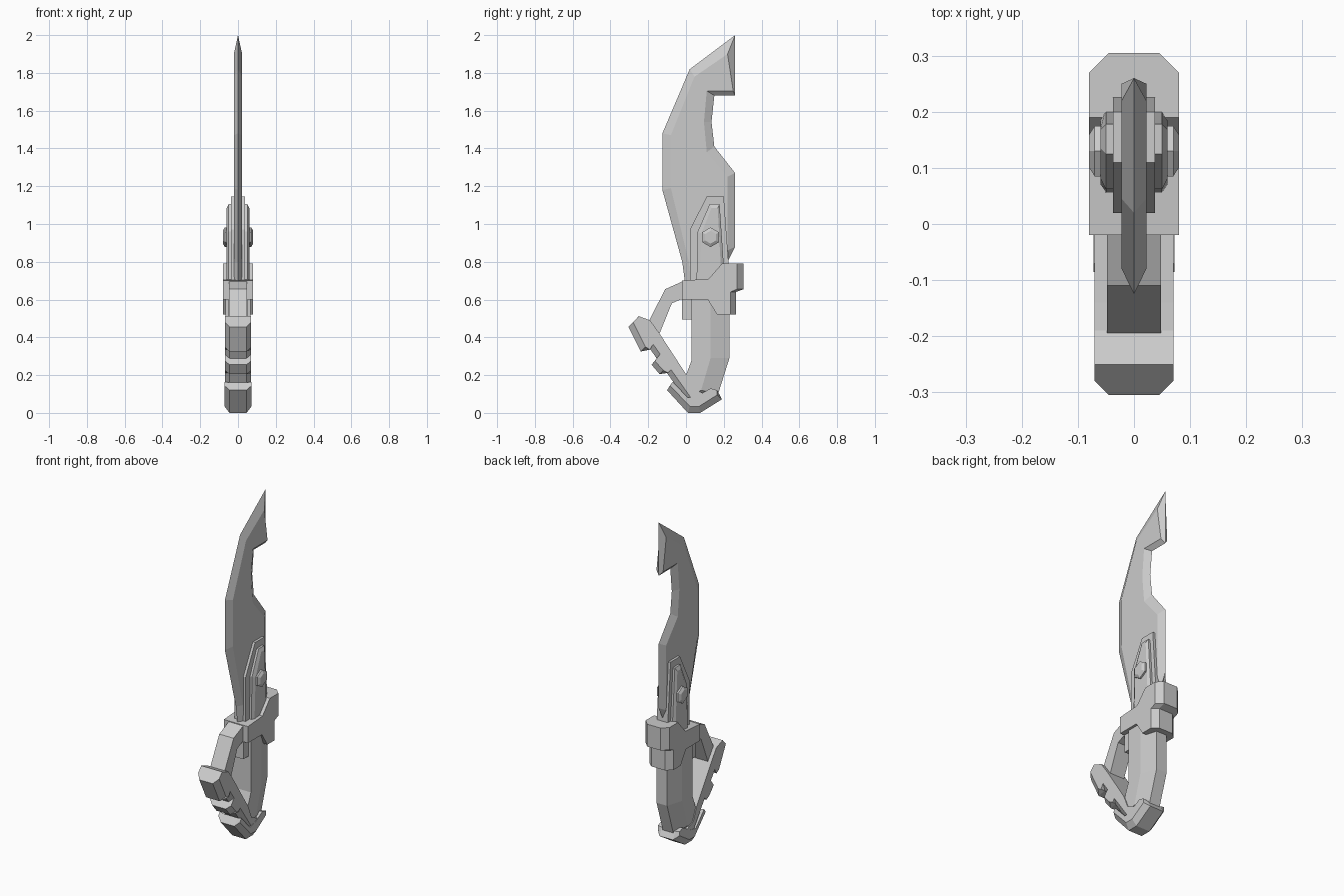
import bpy, bmesh
from math import sin, cos, pi

if "Cube" in bpy.data.objects:
    bpy.data.objects.remove(bpy.data.objects["Cube"], do_unlink=True)

grey = bpy.data.materials.new("plain grey")
grey.use_nodes = True
color = (0.6, 0.6, 0.6, 1)
grey.diffuse_color = color
grey.node_tree.nodes["Principled BSDF"].inputs["Base Color"].default_value = color


def solid(name, sections):
    """Loft (x, [(y, z), ...]) side profiles of equal length into a closed flat-shaded body."""
    bm = bmesh.new()
    rings = [[bm.verts.new((x, y, z)) for y, z in pts] for x, pts in sections]
    for a, b in zip(rings, rings[1:]):
        for i in range(len(a)):
            j = (i + 1) % len(a)
            bm.faces.new((a[i], a[j], b[j], b[i]))
    bm.faces.new(rings[0])
    bm.faces.new(rings[-1])
    bmesh.ops.recalc_face_normals(bm, faces=bm.faces)
    mesh = bpy.data.meshes.new(name)
    bm.to_mesh(mesh)
    bm.free()
    mesh.materials.append(grey)
    obj = bpy.data.objects.new(name, mesh)
    bpy.context.collection.objects.link(obj)


def mirrored(name, inner_x, inner, outer_x, outer):
    """Body symmetric in x: full profile near the middle, reduced profile on the sides."""
    half = [(inner_x, inner), (outer_x, outer)]
    left = [(-x, p) for x, p in reversed(half)]
    solid(name, left + (half if inner_x else half[1:]))


def slab(name, half, pts):
    solid(name, [(-half, pts), (half, pts)])


# Blade: sharp outline in the middle, flat cheeks on both sides
edge = [(.26, 2), (.02, 1.82), (-.125, 1.48), (-.125, 1.18), (-.02, .8), (0, .65),
        (.2, .65), (.22, .8), (.26, .88), (.26, 1.27), (.15, 1.41), (.135, 1.54),
        (.15, 1.68), (.26, 1.68)]
cheek = [(.22, 1.9), (.045, 1.78), (-.08, 1.47), (-.08, 1.19), (.015, .8), (.03, .65),
         (.18, .65), (.19, .8), (.22, .86), (.22, 1.25), (.11, 1.38), (.095, 1.54),
         (.11, 1.705), (.25, 1.705)]
mirrored("blade", 0, edge, .022, cheek)

# Layered plates clamping the blade root
slab("blade_clamp", .037, [(.02, .66), (.02, .97), (.11, 1.145), (.2, 1.145), (.235, .66)])
raised = [(.055, .66), (.062, .96), (.125, 1.105), (.178, 1.105), (.208, .66)]
raised_top = [(.07, .66), (.082, .95), (.135, 1.085), (.168, 1.085), (.19, .66)]
mirrored("raised_plate", .05, raised, .06, raised_top)


# Hexagonal bolts, one on each side
def hexagon(r):
    return [(.13 + r * sin(i * pi / 3), .93 + r * cos(i * pi / 3)) for i in range(6)]


for side, s in (("left", 1), ("right", -1)):
    solid(side + "_bolt", [(s * .05, hexagon(.052)), (s * .07, hexagon(.052)),
                           (s * .08, hexagon(.034))])

# Hand guard block with chamfered back corners
guard = [(-.02, .7), (.12, .71), (.19, .79), (.305, .79), (.305, .655), (.265, .64),
         (.265, .52), (.165, .52), (.115, .6), (-.02, .6)]
guard_side = [(min(y, .27 if z > .65 else .235), z) for y, z in guard]
mirrored("hand_guard", .045, guard, .08, guard_side)

# Grip with tapered back, and its front collar
grip = [(.03, .62), (.23, .62), (.23, .29), (.17, .1), (.03, .07), (0, .2), (.03, .28)]
grip_side = [(.03, .62), (.13, .62), (.13, .29), (.08, .12), (.03, .09), (0, .2), (.03, .28)]
mirrored("grip", .035, grip, .065, grip_side)
slab("grip_collar", .05, [(-.02, .62), (.06, .62), (.06, .495), (-.02, .495)])

# Knuckle bow: upper arm flaring into the lower bar
slab("upper_arm", .048, [(-.01, .7), (-.11, .655), (-.2, .48), (-.14, .42),
                         (-.075, .58), (-.03, .6), (-.01, .6)])
bar = [(-.255, .43), (.02, .04), (.1, .1), (.03, .13), (0, .205), (-.14, .42), (-.19, .49)]
bar_side = [(-.235, .45), (.04, .06)] + bar[2:]
mirrored("lower_bar", .045, bar, .07, bar_side)

# Knuckle studs along the bar
top_stud = [(-.305, .455), (-.24, .325), (-.19, .335), (-.16, .39), (-.19, .49), (-.25, .512)]
top_side = [(-.28, .48), (-.215, .35)] + top_stud[2:]
mirrored("top_knuckle_stud", .045, top_stud, .07, top_side)
mid_stud = [(-.182, .255), (-.14, .205), (-.095, .212), (-.07, .24), (-.13, .32), (-.15, .295)]
mid_side = [(-.165, .275), (-.12, .225)] + mid_stud[2:]
mirrored("middle_knuckle_stud", .045, mid_stud, .07, mid_side)

# Pommel cap wrapping the bottom of grip and bar
pommel = [(-.1, .125), (.01, .005), (.075, .005), (.19, .077), (.165, .12), (.13, .13),
          (.06, .09), (.01, .08), (-.07, .165)]
pommel_side = [(-.085, .145), (.02, .035), (.07, .035), (.165, .095)] + pommel[4:]
mirrored("pommel", .045, [(y, max(z - .005, 0)) for y, z in pommel], .072, pommel_side)
